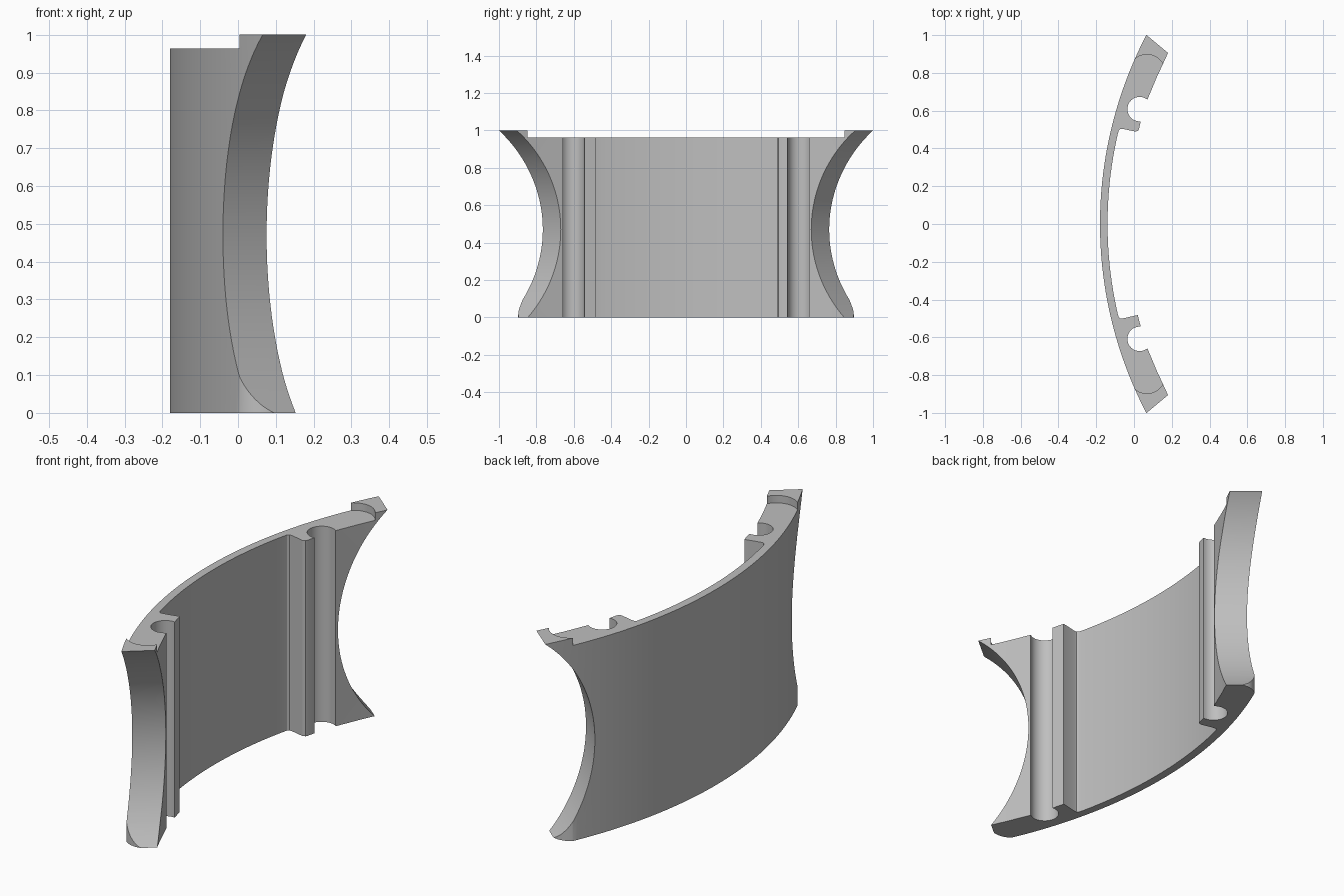
import bpy
import bmesh
from math import cos, sin, pi, radians, sqrt
from mathutils import Matrix, Vector

cube = bpy.data.objects.get("Cube")
if cube:
    bpy.data.objects.remove(cube, do_unlink=True)

grey = bpy.data.materials.new("plain grey")
grey.use_nodes = True
COLOUR = (0.52, 0.52, 0.52, 1)
grey.diffuse_color = COLOUR
grey.node_tree.nodes["Principled BSDF"].inputs["Base Color"].default_value = COLOUR


def arc(cx, cy, r, a0, a1, n):
    """Points on a circle between two angles in degrees."""
    angles = [radians(a0 + (a1 - a0) * i / n) for i in range(n + 1)]
    return [(cx + r * cos(a), cy + r * sin(a)) for a in angles]


def bow(x0, r, y0, y1, n):
    """Shallow arc bulging towards -x, sampled evenly along y."""
    ys = [y0 + (y1 - y0) * i / n for i in range(n + 1)]
    return [(x0 + r - sqrt(r * r - y * y), y) for y in ys]


def mirrored(points):
    return [(x, -y) for x, y in reversed(points)]


def add_object(name, bm):
    bmesh.ops.recalc_face_normals(bm, faces=bm.faces[:])
    mesh = bpy.data.meshes.new(name)
    bm.to_mesh(mesh)
    bm.free()
    mesh.materials.append(grey)
    obj = bpy.data.objects.new(name, mesh)
    bpy.context.collection.objects.link(obj)
    return obj


def prism(name, outline, z0, z1):
    bm = bmesh.new()
    face = bm.faces.new([bm.verts.new((x, y, z0)) for x, y in outline])
    res = bmesh.ops.extrude_face_region(bm, geom=[face])
    top = [v for v in res["geom"] if isinstance(v, bmesh.types.BMVert)]
    bmesh.ops.translate(bm, verts=top, vec=(0, 0, z1 - z0))
    return add_object(name, bm)


def cut(target, cutter):
    cutter.hide_render = True
    mod = target.modifiers.new("cut", 'BOOLEAN')
    mod.operation = 'DIFFERENCE'
    mod.solver = 'EXACT'
    mod.object = cutter
    bpy.context.view_layer.objects.active = target
    bpy.ops.object.modifier_apply(modifier=mod.name)
    bpy.data.objects.remove(cutter, do_unlink=True)


# Thick end with a round slot, listed from the far end inwards
def end_profile(tip):
    slot = arc(0.03, 0.608, 0.065, 51, -85, 1)
    slot = arc(0.03, 0.608, 0.065, 51, 275, 24)
    return [(0.209, 0.97), (0.18, 0.905), (0.122, 0.78)] + slot + tip


rounded_tip = [(0.027, 0.505), (0.022, 0.494), (0.008, 0.489),
               (-0.06, 0.504), (-0.072, 0.504), (-0.08, 0.497)]
sharp_tip = [(0.02, 0.482), (-0.06, 0.5), (-0.072, 0.5), (-0.08, 0.494)]

# Curved plate
outline = bow(-0.18, 2.163, -1.05, 1.05, 64)
outline += end_profile(rounded_tip)
outline += bow(-0.14, 2.12, 0.48, -0.48, 32)
outline += mirrored(end_profile(sharp_tip))
plate = prism("curved_plate", outline, 0, 1)

# Round relief shared by the top lips and the lower corners
RELIEF = (0.068, 0.8)
inner = arc(*RELIEF, 0.097, 20, 150, 32)
outer = arc(*RELIEF, 0.45, 150, 20, 16)

# Step down the top edge, leaving a lip at each end
step = inner + [(-0.4, inner[-1][1])]
step = [(0.4, inner[0][1])] + step
cut(plate, prism("top_step_cutter", step + mirrored(step), 0.963, 1.1))

# Round the lower corners
corner = inner + outer
for points in (corner, mirrored(corner)):
    cut(plate, prism("corner_cutter", points, -0.1, 0.45))

# Scoop a cylinder out of each end
for side in (1, -1):
    bm = bmesh.new()
    bmesh.ops.create_cone(bm, cap_ends=True, segments=160,
                          radius1=0.69, radius2=0.69, depth=1.0)
    axis = Vector((0.77, -0.64 * side, 0))
    turn = axis.to_track_quat('Z', 'Y').to_matrix().to_4x4()
    place = Matrix.Translation((0.405, 1.293 * side, 0.47))
    bmesh.ops.transform(bm, matrix=place @ turn, verts=bm.verts[:])
    cut(plate, add_object("end_scoop_cutter", bm))

bpy.ops.object.select_all(action='DESELECT')
plate.select_set(True)
bpy.context.view_layer.objects.active = plate
bpy.ops.object.shade_smooth_by_angle(angle=pi / 6)
